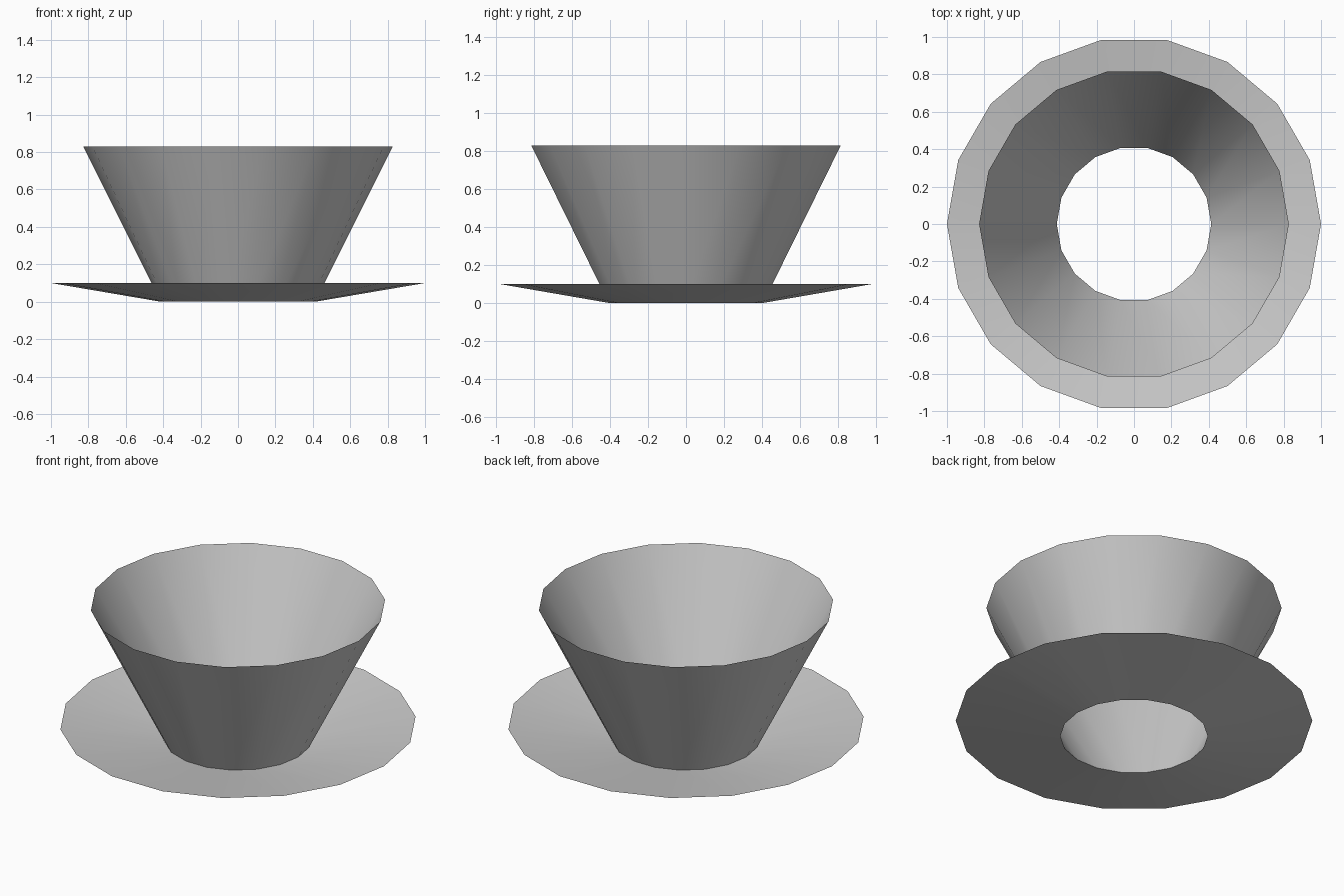
import bpy
import bmesh
from math import cos, sin, tau

SIDES = 18

cube = bpy.data.objects.get("Cube")
if cube:
    bpy.data.objects.remove(cube, do_unlink=True)

# One plain grey for both parts
grey = bpy.data.materials.new("light_grey")
grey.use_nodes = True
color = (0.6, 0.6, 0.6, 1)
grey.diffuse_color = color
grey.node_tree.nodes["Principled BSDF"].inputs["Base Color"].default_value = color


def lathe(name, profile, face_up=False):
    """Open surface of revolution through (radius, height) points."""
    bm = bmesh.new()
    rings = [[bm.verts.new((r * cos(tau * i / SIDES), r * sin(tau * i / SIDES), z))
              for i in range(SIDES)] for r, z in profile]
    for low, high in zip(rings, rings[1:]):
        for i in range(SIDES):
            j = (i + 1) % SIDES
            face = bm.faces.new((low[i], low[j], high[j], high[i]))
            face.smooth = True
            if face_up:
                face.normal_flip()
    mesh = bpy.data.meshes.new(name)
    bm.to_mesh(mesh)
    bm.free()
    mesh.materials.append(grey)
    obj = bpy.data.objects.new(name, mesh)
    bpy.context.collection.objects.link(obj)
    return obj


# Flared cup wall, open at both ends
lathe("cup", [(0.413, 0.0), (0.828, 0.83)])

# Shallow saucer rising outward from the foot of the cup
lathe("saucer", [(0.413, 0.0), (1.0, 0.1)], face_up=True)
